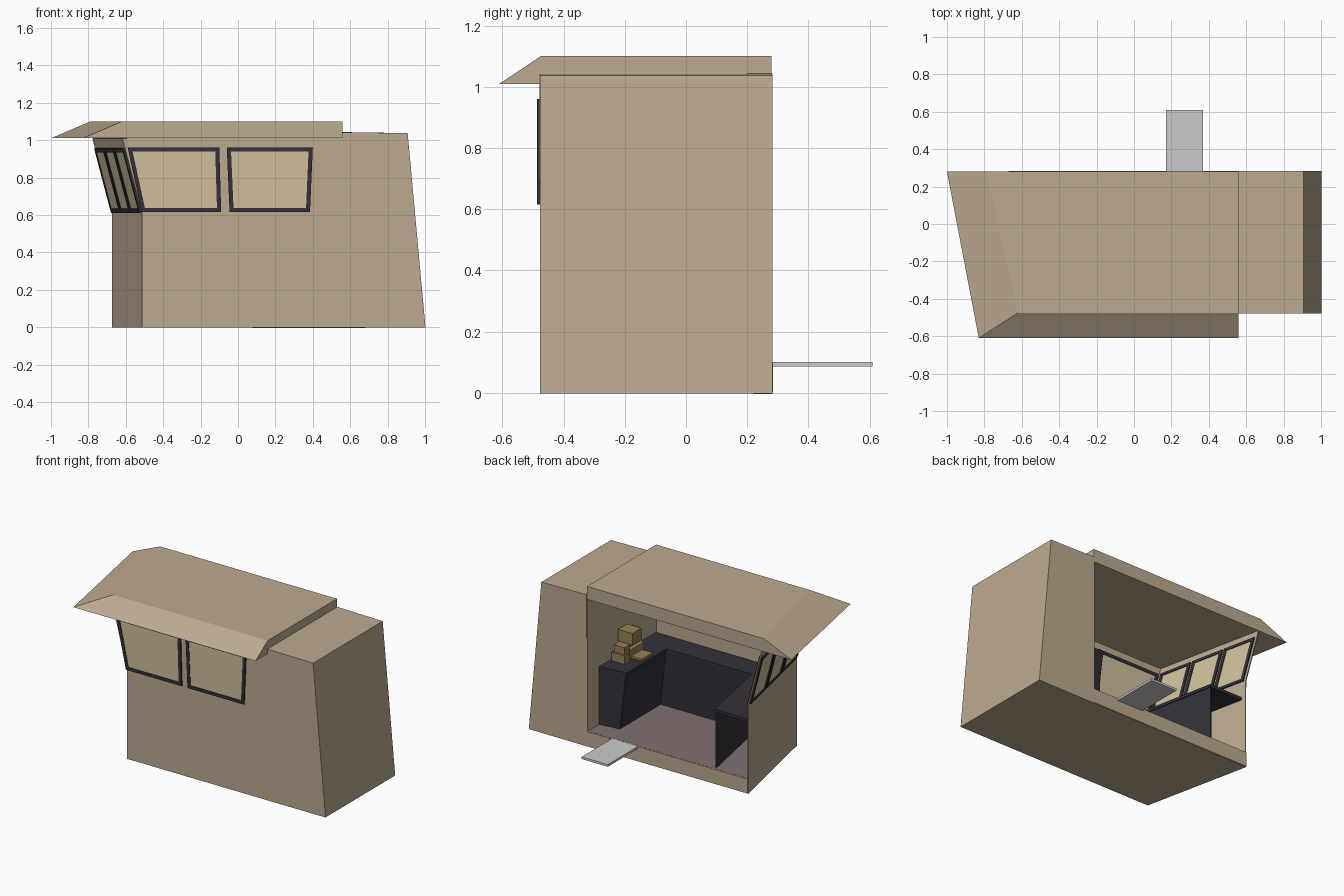
import bpy, bmesh
from mathutils import Vector

if "Cube" in bpy.data.objects:
    bpy.data.objects.remove(bpy.data.objects["Cube"])


def mat(name, rgb):
    m = bpy.data.materials.new(name)
    m.diffuse_color = (*rgb, 1)
    m.use_nodes = True
    m.node_tree.nodes["Principled BSDF"].inputs["Base Color"].default_value = m.diffuse_color
    return m


TAN = mat("tan_wall", (0.50, 0.40, 0.28))
DARK = mat("dark_trim", (0.035, 0.03, 0.04))
FLOOR = mat("floor_mauve", (0.22, 0.16, 0.16))
PANE = mat("window_cream", (0.62, 0.52, 0.33))
GOLD = mat("machine_gold", (0.30, 0.22, 0.09))


def build(name, faces, material=None, thick=0):
    """Mesh from face corner lists, optionally given an even thickness."""
    bm = bmesh.new()
    for f in faces:
        bm.faces.new([bm.verts.new(p) for p in f])
    bmesh.ops.remove_doubles(bm, verts=bm.verts, dist=1e-4)
    bmesh.ops.recalc_face_normals(bm, faces=bm.faces)
    me = bpy.data.meshes.new(name)
    bm.to_mesh(me)
    bm.free()
    ob = bpy.data.objects.new(name, me)
    bpy.context.collection.objects.link(ob)
    if material:
        me.materials.append(material)
    if thick:
        s = ob.modifiers.new("thickness", 'SOLIDIFY')
        s.thickness, s.offset = thick, 0
    return ob


def prism(name, low, z0, high, z1, material=None):
    """Solid between a lower and an upper outline."""
    a = [(x, y, z0) for x, y in low]
    b = [(x, y, z1) for x, y in high]
    n = len(a)
    sides = [[a[i], a[(i + 1) % n], b[(i + 1) % n], b[i]] for i in range(n)]
    return build(name, [a[::-1], b] + sides, material)


def box(name, x0, x1, y0, y1, z0, z1, material=None):
    r = [(x0, y0), (x1, y0), (x1, y1), (x0, y1)]
    return prism(name, r, z0, r, z1, material)


def window(name, quad, w=0.022):
    """Dark frame ring around a pane; quad runs round the outside."""
    q = [Vector(p) for p in quad]
    inner = []
    for i in range(4):
        e1 = (q[(i + 1) % 4] - q[i]).normalized()
        e2 = (q[i - 1] - q[i]).normalized()
        inner.append(q[i] + (e1 + e2) * w)
    ring = [[q[i], q[(i + 1) % 4], inner[(i + 1) % 4], inner[i]] for i in range(4)]
    build(name + "_frame", ring, DARK, 0.024)
    build(name + "_pane", [inner], PANE, 0.016)


# body shell: left wall leans outward above the window sill
F, B, P = -0.475, 0.28, 0.56
left = [[(-0.67, B, 0), (-0.67, B, 0.61), (-0.775, B, 1.01)],
        [(-0.51, F, 0), (-0.51, F, 0.61), (-0.615, F, 1.01)]]
(a0, a1, a2), (b0, b1, b2) = left
c0, c2, d0, d2 = (1, F, 0), (0.905, F, 1.035), (1, B, 0), (0.905, B, 1.035)
pf, pb, p0 = (P, F, 1.04), (P, B, 1.04), (P, B, 0)
build("body_walls", [
    [b0, c0, c2, pf, b2, b1],
    [a0, b0, b1, a1], [a1, b1, b2, a2],
    [c0, d0, d2, c2], [pf, c2, d2, pb],
    [p0, d0, d2, pb],
    [a0, p0, d0, c0, b0],
], TAN, 0.008)
build("rear_sill", [[a0, p0, (P, B, 0.1), (-0.67, B, 0.1)]], TAN, 0.008)
build("partition", [[(P, B, 0), (P, F, 0), pf, pb]], TAN, 0.008)
prism("floor", [(-0.66, 0.275), (-0.505, -0.47), (P, -0.47), (P, 0.275)], 0.09,
      [(-0.66, 0.275), (-0.505, -0.47), (P, -0.47), (P, 0.275)], 0.1, FLOOR)

# roof with sloped eaves on the front and left
prism("roof", [(-1, B), (-0.83, -0.61), (P, -0.61), (P, B)], 1.01,
      [(-0.79, B), (-0.62, F), (P, F), (P, B)], 1.10, TAN)

# front windows
for i, (l0, r0, l1, r1) in enumerate([(-0.515, -0.09, -0.59, -0.1),
                                      (-0.045, 0.385, -0.06, 0.4)]):
    y = F
    window(f"front_window_{i}", [(l0, y, 0.615), (r0, y, 0.615),
                                 (r1, y, 0.96), (l1, y, 0.96)])


# side windows on the leaning wall
def on_wall(u, v):
    low = Vector(a1).lerp(Vector(b1), u)
    return low.lerp(Vector(a2).lerp(Vector(b2), u), v)


for i in range(3):
    u0, u1 = 0.02 + i * 0.325, 0.325 + i * 0.325
    window(f"side_window_{i}", [on_wall(u0, 0.01), on_wall(u1, 0.01),
                                on_wall(u1, 0.87), on_wall(u0, 0.87)])

# U-shaped counter
top = [(0.555, 0.154), (0.36, 0.136), (0.36, -0.30), (-0.29, -0.30), (-0.40, 0.258),
       (-0.655, 0.258), (-0.502, -0.465), (0.555, -0.465)]
prism("counter_top", top, 0.48, top, 0.5, DARK)
prism("counter_right", [(0.41, -0.46), (0.555, -0.46), (0.555, 0.154), (0.41, 0.136)], 0.1,
      [(0.365, -0.46), (0.555, -0.46), (0.555, 0.154), (0.365, 0.136)], 0.48, DARK)
prism("counter_front", [(-0.29, -0.46), (0.41, -0.46), (0.41, -0.31), (-0.29, -0.31)], 0.1,
      [(-0.29, -0.46), (0.41, -0.46), (0.41, -0.30), (-0.29, -0.30)], 0.48, DARK)
build("counter_left_panel", [[(-0.41, 0.255, 0.1), (-0.30, -0.31, 0.1),
                              (-0.30, -0.31, 0.49), (-0.41, 0.255, 0.49)]], DARK, 0.008)

# till on the right counter
box("till_drawer", 0.44, 0.54, -0.02, 0.04, 0.5, 0.56, GOLD)
box("till_step", 0.45, 0.53, -0.03, 0.03, 0.56, 0.61, GOLD)
box("till_body", 0.46, 0.54, -0.20, -0.02, 0.5, 0.56, GOLD)
box("till_head", 0.43, 0.54, -0.13, -0.03, 0.61, 0.69, GOLD)
box("till_post", 0.49, 0.54, -0.19, -0.04, 0.56, 0.66, GOLD)
box("till_tray", 0.38, 0.46, -0.18, -0.06, 0.5, 0.515, GOLD)

# entry step
box("entry_step", 0.17, 0.37, B, 0.61, 0.085, 0.10)
